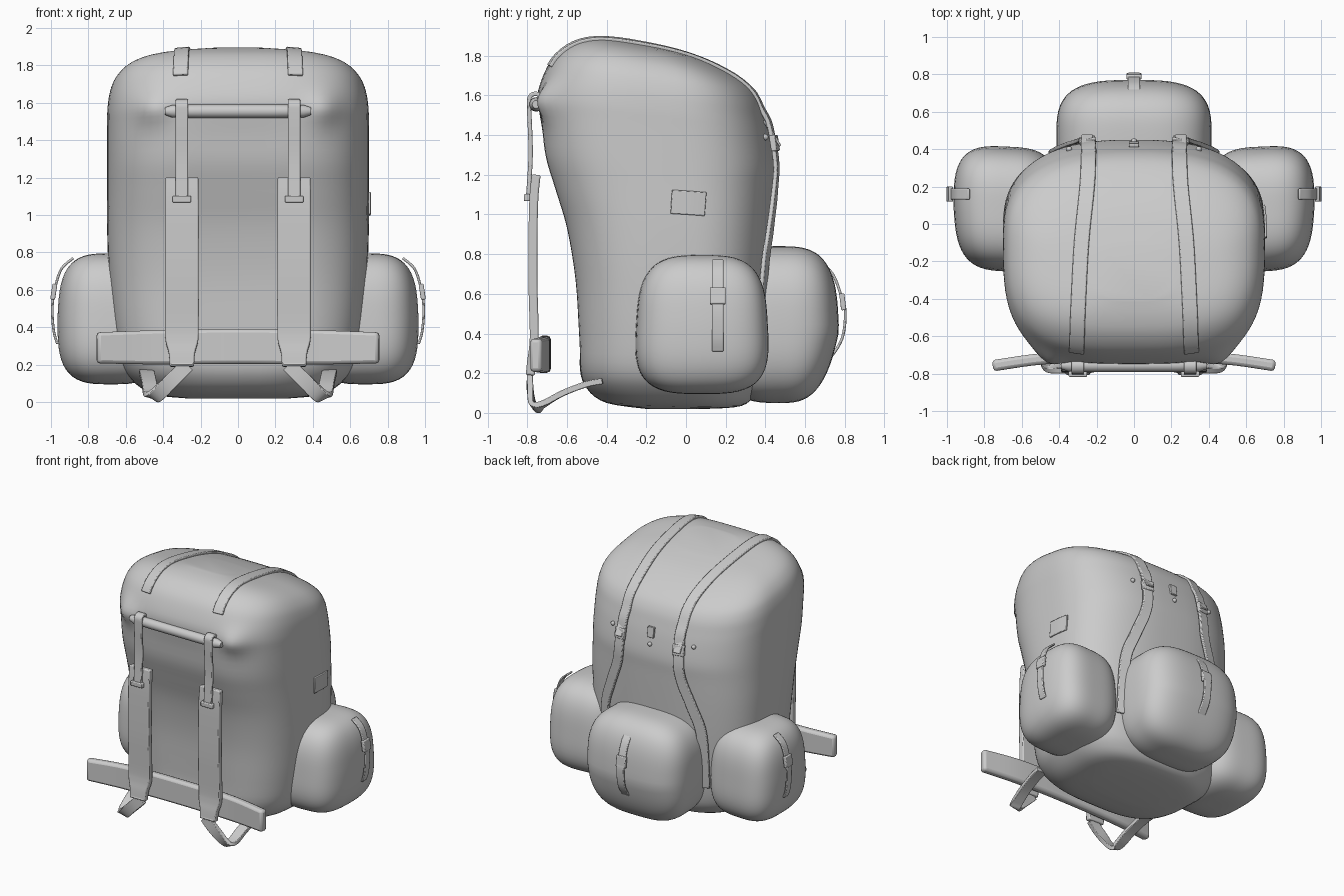
import bpy, bmesh, math
from mathutils import Vector
from mathutils.bvhtree import BVHTree

if "Cube" in bpy.data.objects:
    bpy.data.objects.remove(bpy.data.objects["Cube"])


def spline(pts, k):
    """Catmull-Rom interpolation of tuples of any length."""
    out = []
    for i in range(len(pts) - 1):
        a, b = pts[max(i - 1, 0)], pts[i]
        c, d = pts[i + 1], pts[min(i + 2, len(pts) - 1)]
        for j in range(k):
            t = j / k
            out.append(tuple(
                0.5 * (2 * q + (r - p) * t + (2 * p - 5 * q + 4 * r - s) * t * t
                       + (3 * q - p - 3 * r + s) * t ** 3)
                for p, q, r, s in zip(a, b, c, d)))
    return out + [tuple(pts[-1])]


def finish(name, bm, bevel=0.0):
    bmesh.ops.recalc_face_normals(bm, faces=bm.faces)
    me = bpy.data.meshes.new(name)
    bm.to_mesh(me)
    ob = bpy.data.objects.new(name, me)
    bpy.context.collection.objects.link(ob)
    if bevel:
        m = ob.modifiers.new("bevel", 'BEVEL')
        m.width, m.segments, m.limit_method = bevel, 2, 'ANGLE'
    return ob


def loft(bm, rings):
    """Skin closed rings of points and cap both ends."""
    vs = [[bm.verts.new(p) for p in r] for r in rings]
    n = len(vs[0])
    for a, b in zip(vs, vs[1:]):
        for i in range(n):
            bm.faces.new((a[i], a[(i + 1) % n], b[(i + 1) % n], b[i]))
    bm.faces.new(vs[0])
    bm.faces.new(vs[-1])


def ribbon(name, pts, normals, width, thick, k=6, bevel=0.006):
    """Flat webbing along pts; normals: one vector or one per point; width likewise."""
    if not isinstance(width, list):
        width = [width] * len(pts)
    if not isinstance(normals, list):
        normals = [normals] * len(pts)
    path = spline([tuple(p) + tuple(n) + (w,) for p, n, w in zip(pts, normals, width)], k)
    P = [Vector(p[:3]) for p in path]
    rings = []
    for i, p in enumerate(P):
        t = (P[min(i + 1, len(P) - 1)] - P[max(i - 1, 0)]).normalized()
        side = t.cross(Vector(path[i][3:6])).normalized()
        up = side.cross(t).normalized()
        w, h = side * path[i][6] / 2, up * thick / 2
        rings.append([p + w + h, p - w + h, p - w - h, p + w - h])
    bm = bmesh.new()
    loft(bm, rings)
    return finish(name, bm, bevel)


def box(name, c, size, rot=(0, 0, 0), bevel=0.006):
    bm = bmesh.new()
    bmesh.ops.create_cube(bm, size=1)
    for v in bm.verts:
        v.co = Vector(a * b for a, b in zip(v.co, size))
    ob = finish(name, bm, bevel)
    ob.location, ob.rotation_euler = c, rot
    return ob


def pillow(name, c, half, n, shape):
    """Soft rounded box: a subdivided cube pushed onto a superellipsoid."""
    bm = bmesh.new()
    bmesh.ops.create_cube(bm, size=2)
    bmesh.ops.subdivide_edges(bm, edges=bm.edges, cuts=17, use_grid_fill=True)
    for v in bm.verts:
        q = v.co / sum(abs(a) ** n for a in v.co) ** (1 / n)
        q = shape(q)
        v.co = Vector(c) + Vector(a * b for a, b in zip(q, half))
    return finish(name, bm)


def stud(name, c):
    bm = bmesh.new()
    bmesh.ops.create_uvsphere(bm, u_segments=12, v_segments=8, radius=0.016)
    finish(name, bm).location = c


# Main bag: tilted cross-sections (front y, front z, rear y, rear z, half width)
SECTIONS = [
    (-.20, .02, .10, .02, .28), (-.40, .05, .28, .035, .45), (-.50, .12, .35, .10, .56),
    (-.548, .22, .38, .20, .63), (-.56, .40, .40, .40, .665), (-.577, .67, .42, .67, .69),
    (-.62, .93, .435, .93, .70), (-.68, 1.13, .445, 1.13, .70), (-.73, 1.30, .45, 1.25, .70),
    (-.75, 1.50, .43, 1.38, .70), (-.75, 1.60, .405, 1.48, .70), (-.72, 1.70, .375, 1.57, .69),
    (-.67, 1.79, .32, 1.645, .66), (-.59, 1.855, .21, 1.72, .59), (-.50, 1.885, .06, 1.79, .46),
    (-.40, 1.897, -.12, 1.845, .20)]
rings = []
for f, zf, r, zr, hw in spline(SECTIONS, 4):
    yc, ring = f + (r - f) * 0.57, []
    for i in range(80):
        a = 2 * math.pi * i / 80
        c, s = math.cos(a), math.sin(a)
        n = 3.2 if s < 0 else 2.6
        x = math.copysign(abs(c) ** (2 / n), c) * hw
        y = yc + math.copysign(abs(s) ** (2 / n), s) * ((yc - f) if s < 0 else (r - yc))
        z = zf + (zr - zf) * (y - f) / (r - f)
        if y < -.3:  # hollow back panel and the two knobs holding the bar
            fade = max(0, min(1, (1.62 - z) / .2)) * max(0, min(1, (z - .1) / .2))
            y += .022 * math.exp(-(x / .3) ** 4) * fade
            y -= .05 * math.exp(-((abs(x) - .46) ** 2 + (z - 1.57) ** 2) / .008)
        ring.append((x, y, z))
    rings.append(ring)
bm = bmesh.new()
loft(bm, rings)
bmesh.ops.recalc_face_normals(bm, faces=bm.faces)
tree = BVHTree.FromBMesh(bm)
finish("main_bag", bm)


def on_bag(p, off):
    loc, nor, _, _ = tree.find_nearest(Vector(p))
    return loc + nor * off, nor


# Rear pocket and side pockets
pillow("rear_pocket", (0, .47, .445), (.415, .30, .395), 3.2,
       lambda q: Vector((q.x * (1 + .03 * min(0, q.z)),
                         q.y + max(0, q.y) * (.27 * min(0, q.z + .1) - .06 * max(0, q.z)), q.z)))
for s, tag in ((1, "right"), (-1, "left")):
    pillow(tag + "_side_pocket", (s * .68, .08, .445), (.285, .33, .35), 3.3,
           lambda q: Vector((q.x * (1 - .05 * max(0, q.z) - .07 * max(0, -q.y)),
                             q.y * (1 - .06 * q.z) + .04 * q.x * s, q.z)))
    # Side pocket closure
    arc = [(.88, .77), (.945, .71), (.98, .6), (.993, .5), (.985, .38), (.965, .31)]
    ribbon(tag + "_pocket_strap", [(s * x, .16, z) for x, z in arc], (s, 0, 0), .06, .014)
    box(tag + "_pocket_buckle", (s * .985, .16, .59), (.026, .08, .085), (0, -s * .15, 0))

# Rear pocket closure
arc = [(.69, .75), (.745, .69), (.785, .58), (.803, .5), (.785, .37), (.715, .26)]
ribbon("rear_pocket_strap", [(0, y, z) for y, z in arc], (0, 1, 0), .065, .014)
box("rear_pocket_buckle", (0, .79, .56), (.08, .026, .085), (.12, 0, 0))

# Carrying bar across the back panel
bm = bmesh.new()
loft(bm, [[(x, -.755 + r * math.cos(a), 1.555 + r * math.sin(a))
           for a in [2 * math.pi * i / 20 for i in range(20)]]
          for x, r in ((-.39, .02), (-.35, .034), (-.2, .036), (.2, .036), (.35, .034), (.39, .02))])
finish("carrying_bar", bm)

# Padded hip belt
ribbon("hip_belt", [(-.755, -.758, .29), (-.5, -.722, .292), (-.25, -.712, .295), (0, -.712, .297),
                    (.25, -.712, .295), (.5, -.722, .292), (.755, -.758, .29)],
       (0, -1, 0), [.165, .18, .185, .185, .185, .18, .165], .06, bevel=.018)

for s, tag in ((1, "right"), (-1, "left")):
    # Shoulder strap: narrow webbing from the bar, wide pad below
    x = s * .3
    ribbon(tag + "_shoulder_webbing",
           [(x, -.715, 1.55), (x, -.745, 1.605), (x, -.785, 1.595), (x, -.79, 1.53),
            (x, -.783, 1.3), (x, -.797, 1.07)],
           [(0, .6, .8), (0, 0, 1), (0, -.8, .6), (0, -1, 0), (0, -1, 0), (0, -1, 0)], .066, .022)
    ribbon(tag + "_shoulder_pad",
           [(x, -.755, 1.2), (x, -.768, 1.05), (x, -.772, .7), (x, -.765, .42), (x, -.768, .33),
            (x, -.778, .26), (x, -.785, .19)],
           (0, -1, 0), [.175, .18, .18, .18, .175, .14, .13], .045, bevel=.016)
    box(tag + "_shoulder_buckle", (x, -.802, 1.085), (.1, .03, .036))
    # Lower strap looping under the belt to the bag
    ribbon(tag + "_lower_strap",
           [(s * .27, -.787, .2), (s * .35, -.785, .12), (s * .44, -.765, .035), (s * .465, -.72, .045),
            (s * .475, -.62, .1), (s * .485, -.5, .145), (s * .49, -.42, .16)],
           [(0, -1, 0), (0, -1, 0), (0, -.8, -.6), (0, -.2, -1), (0, .2, -1), (0, .2, -1), (0, .2, -1)],
           .08, .03, bevel=.01)

    # Lid strap running over the top and down the rear
    track = [(.315, -.73, 1.77), (.31, -.66, 1.85), (.30, -.45, 1.9), (.28, -.1, 1.83),
             (.25, .2, 1.72), (.24, .37, 1.53), (.25, .45, 1.35), (.27, .46, 1.15),
             (.36, .45, .92), (.42, .42, .72), (.43, .41, .3)]
    got = [on_bag((s * a, b, c), .004 if b < .4 else .02) for a, b, c in spline(track, 3)]
    ribbon(tag + "_lid_strap", [g[0] for g in got], [g[1] for g in got], .08, .022, k=2)
    p, n = on_bag((s * .25, .45, 1.36), .025)
    box(tag + "_lid_buckle", p, (.09, .03, .08), (.15, 0, -s * .2))
    # Loose strap tail
    ribbon(tag + "_strap_tail", [(s * .245, .39, 1.47), (s * .25, .43, 1.42), (s * .25, .475, 1.345)],
           (0, 1, .4), .06, .012, bevel=.004)
    stud(tag + "_lid_stud", on_bag((s * .36, .45, 1.4), .004)[0])

# Small tag and stud at the rear centre
box("rear_tag", on_bag((0, .45, 1.43), .006)[0], (.055, .02, .08), (.15, 0, 0), .004)
stud("rear_stud", on_bag((0, .46, 1.34), .004)[0])

# Flat patch on the right side
ribbon("side_patch", [on_bag((.75, y, 1.06 - .06 * y), .003)[0] for y in (-.075, .02, .11)],
       (1, 0, 0), .12, .014, bevel=.004)

bpy.ops.object.select_all(action='SELECT')
bpy.context.view_layer.objects.active = bpy.data.objects["main_bag"]
bpy.ops.object.shade_smooth_by_angle(angle=math.radians(40))
